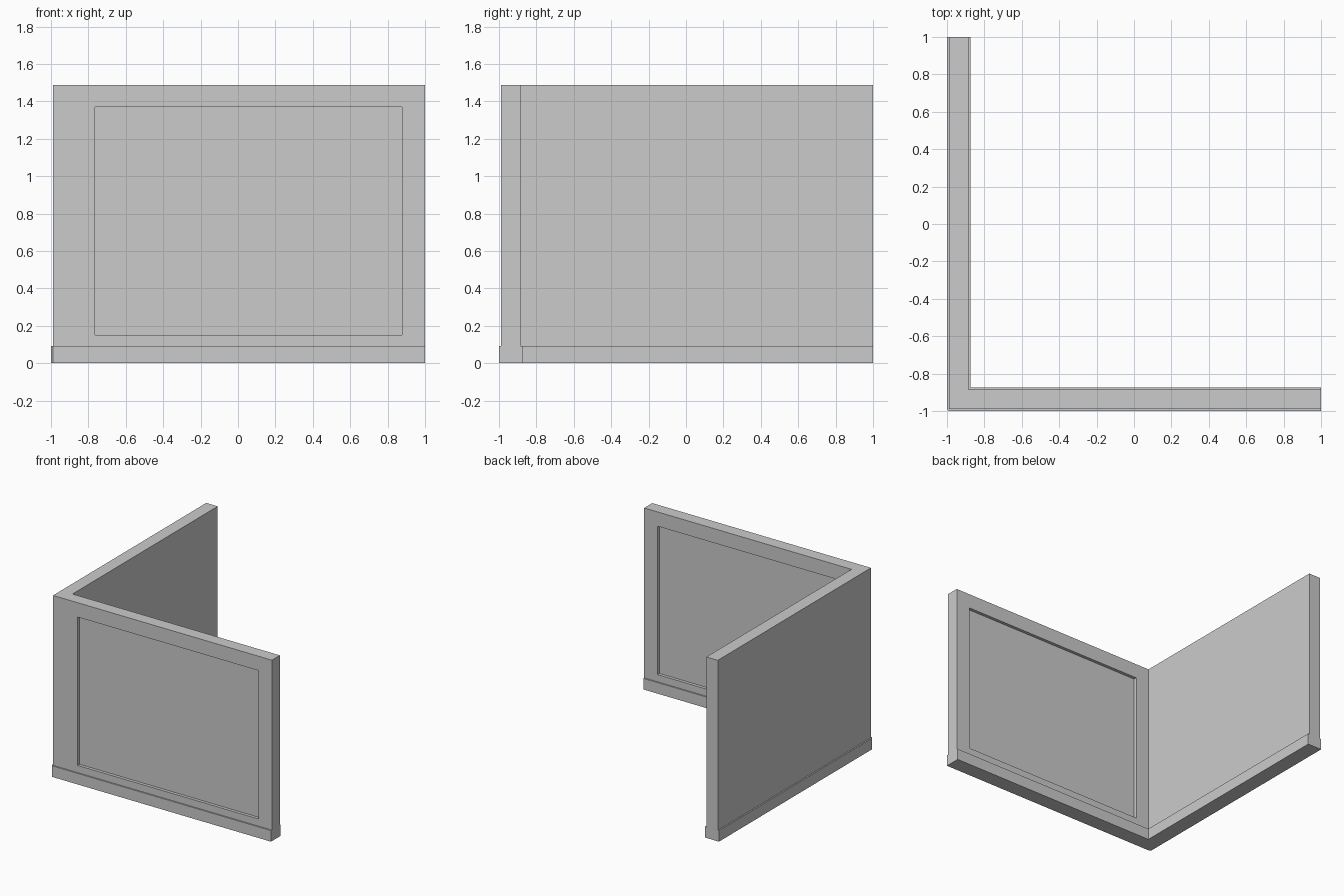
import bpy, bmesh

if "Cube" in bpy.data.objects:
    bpy.data.objects.remove(bpy.data.objects["Cube"])

WALL_OUT, WALL_IN = -0.989, -0.885
BASE_OUT, BASE_IN = -1.0, -0.874
BASE_TOP, WALL_TOP = 0.091, 1.487
RECESS = 0.025


def l_outline(out, inner, chamfer):
    """L-shaped plan, seven points, with the outer corner cut by chamfer."""
    return [(out, out + chamfer), (out + chamfer, out), (1, out), (1, inner),
            (inner, inner), (inner, 1), (out, 1)]


def loft(name, sections):
    """Stack equal-length outlines into one closed solid."""
    bm = bmesh.new()
    rings = [[bm.verts.new((x, y, z)) for x, y in pts] for pts, z in sections]
    n = len(rings[0])
    for a, b in zip(rings, rings[1:]):
        for i in range(n):
            j = (i + 1) % n
            bm.faces.new((a[i], a[j], b[j], b[i]))
    bm.faces.new(rings[0][::-1])
    bm.faces.new(rings[-1])
    bmesh.ops.remove_doubles(bm, verts=bm.verts, dist=1e-5)
    bmesh.ops.recalc_face_normals(bm, faces=bm.faces)
    mesh = bpy.data.meshes.new(name)
    bm.to_mesh(mesh)
    bm.free()
    ob = bpy.data.objects.new(name, mesh)
    bpy.context.collection.objects.link(ob)
    return ob


def box(name, x0, x1, y0, y1, z0, z1):
    pts = [(x0, y0), (x1, y0), (x1, y1), (x0, y1)]
    return loft(name, [(pts, z0), (pts, z1)])


# Corner wall with its wider skirting in one solid
base = l_outline(BASE_OUT, BASE_IN, WALL_OUT - BASE_OUT)
wall = l_outline(WALL_OUT, WALL_IN, 0)
corner_wall = loft("corner_wall", [(base, 0), (base, BASE_TOP),
                                   (wall, BASE_TOP), (wall, WALL_TOP)])

# Recessed panel on both sides of the front wall
for side, y0, y1 in (("outer", WALL_OUT - 0.1, WALL_OUT + RECESS),
                     ("inner", WALL_IN - RECESS, WALL_IN + 0.1)):
    cutter = box(side + "_panel_cutter", -0.765, 0.877, y0, y1, 0.15, 1.369)
    mod = corner_wall.modifiers.new(side + "_panel", 'BOOLEAN')
    mod.operation = 'DIFFERENCE'
    mod.solver = 'EXACT'
    mod.object = cutter
    # Bake the recess and drop the cutter
    bpy.context.view_layer.objects.active = corner_wall
    bpy.ops.object.modifier_apply(modifier=mod.name)
    bpy.data.objects.remove(cutter)
